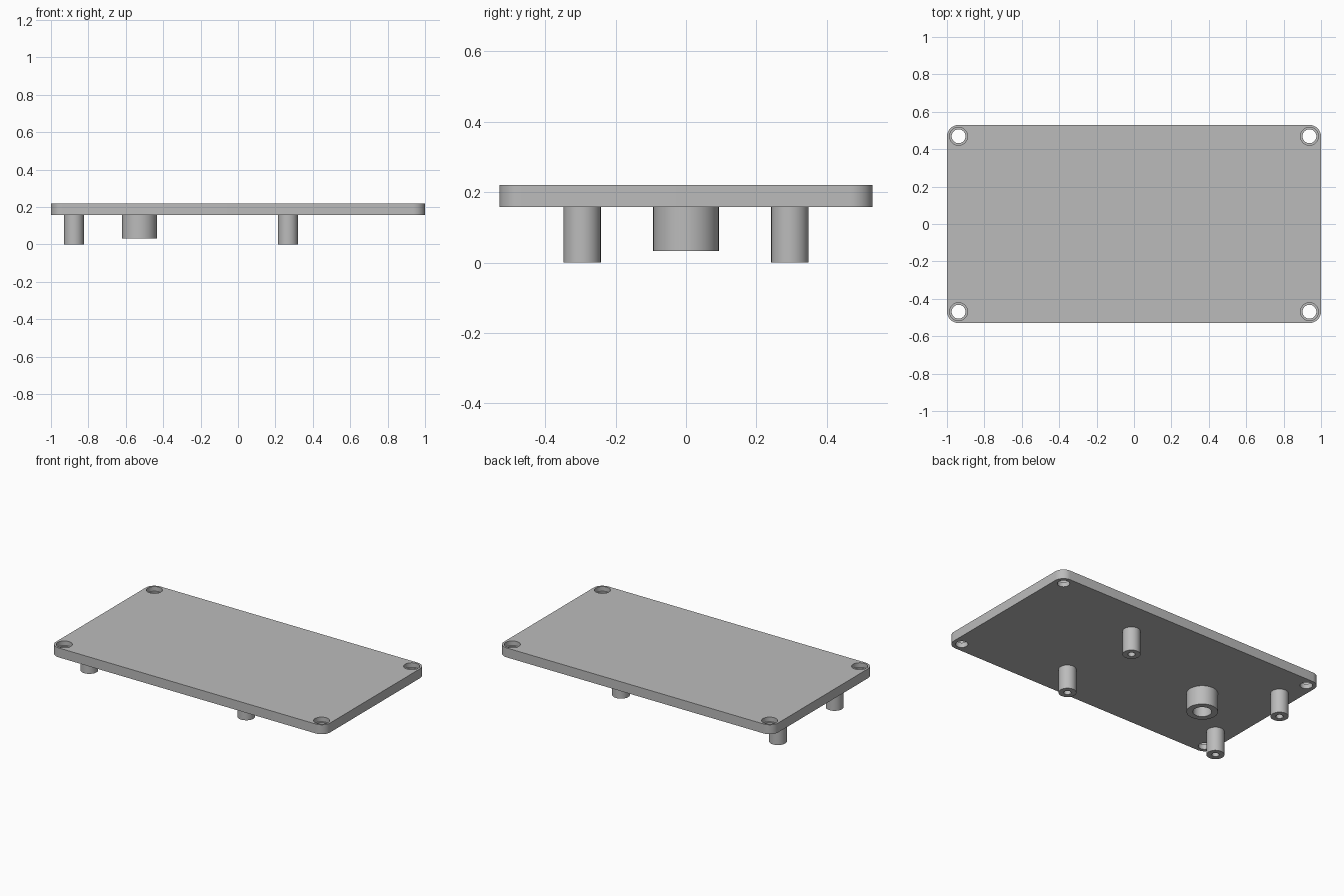
import bpy
import bmesh
from math import radians, cos, sin, tau
from mathutils import Matrix

cube = bpy.data.objects.get("Cube")
if cube:
    bpy.data.objects.remove(cube, do_unlink=True)

grey = bpy.data.materials.new("plain grey")
grey.use_nodes = True
colour = (0.5, 0.5, 0.5, 1)
grey.diffuse_color = colour
grey.node_tree.nodes["Principled BSDF"].inputs["Base Color"].default_value = colour

BOTTOM, TOP = 0.158, 0.22
HALF_X, HALF_Y, CORNER = 1.0, 0.53, 0.063


def finish(bm, name):
    bmesh.ops.recalc_face_normals(bm, faces=bm.faces)
    mesh = bpy.data.meshes.new(name)
    bm.to_mesh(mesh)
    bm.free()
    mesh.materials.append(grey)
    obj = bpy.data.objects.new(name, mesh)
    bpy.context.collection.objects.link(obj)
    return obj


def lathe(name, profile, x, y, steps=48):
    """Turn a closed (radius, height) profile around a vertical axis."""
    bm = bmesh.new()
    points = [bm.verts.new((r, 0, z)) for r, z in profile]
    edges = [bm.edges.new((a, b)) for a, b in zip(points, points[1:] + points[:1])]
    bmesh.ops.spin(bm, geom=points + edges, cent=(0, 0, 0), axis=(0, 0, 1),
                   angle=tau, steps=steps, use_duplicate=False)
    bmesh.ops.remove_doubles(bm, verts=bm.verts, dist=0.0001)
    loose = [e for e in bm.edges if not e.link_faces]
    bmesh.ops.delete(bm, geom=loose, context='EDGES')
    bmesh.ops.transform(bm, matrix=Matrix.Translation((x, y, 0)), verts=bm.verts)
    return finish(bm, name)


def smooth(obj):
    bpy.ops.object.select_all(action='DESELECT')
    obj.select_set(True)
    bpy.context.view_layer.objects.active = obj
    bpy.ops.object.shade_smooth_by_angle(angle=radians(30))


# Rounded cover plate
bm = bmesh.new()
outline = []
for i, (sx, sy) in enumerate([(1, 1), (-1, 1), (-1, -1), (1, -1)]):
    for k in range(13):
        a = tau / 4 * (i + k / 12)
        outline.append(bm.verts.new((sx * (HALF_X - CORNER) + CORNER * cos(a),
                                     sy * (HALF_Y - CORNER) + CORNER * sin(a), BOTTOM)))
base = bm.faces.new(outline)
raised = bmesh.ops.extrude_face_region(bm, geom=[base], use_keep_orig=True)["geom"]
bmesh.ops.translate(bm, vec=(0, 0, TOP - BOTTOM),
                    verts=[v for v in raised if isinstance(v, bmesh.types.BMVert)])
plate = finish(bm, "cover_plate")

# Counterbored screw holes in the corners
hole, bore, ledge = 0.037, 0.048, 0.19
screw_profile = [(0, BOTTOM - 0.1), (hole, BOTTOM - 0.1), (hole, ledge),
                 (bore, ledge), (bore, TOP + 0.1), (0, TOP + 0.1)]
bpy.context.view_layer.objects.active = plate
for sx in (-1, 1):
    for sy in (-1, 1):
        cutter = lathe("screw_hole_cutter", screw_profile, sx * 0.938, sy * 0.469)
        cutter.hide_render = True
        cut = plate.modifiers.new("screw_hole", 'BOOLEAN')
        cut.operation = 'DIFFERENCE'
        cut.solver = 'EXACT'
        cut.object = cutter
        bpy.context.view_layer.objects.active = plate
        bpy.ops.object.modifier_apply(modifier=cut.name)
        bpy.data.objects.remove(cutter, do_unlink=True)
smooth(plate)


# Hollow bosses under the plate
def boss(name, x, y, outer, inner, foot):
    root = BOTTOM + 0.01
    smooth(lathe(name, [(outer, root), (outer, foot), (inner, foot), (inner, root)], x, y))


for side, y in (("front", -0.295), ("back", 0.295)):
    for end, x in (("right", -0.877), ("left", 0.267)):
        boss(f"{side}_{end}_post", x, y, 0.053, 0.022, 0)
boss("wide_boss", -0.527, 0, 0.093, 0.056, 0.033)
